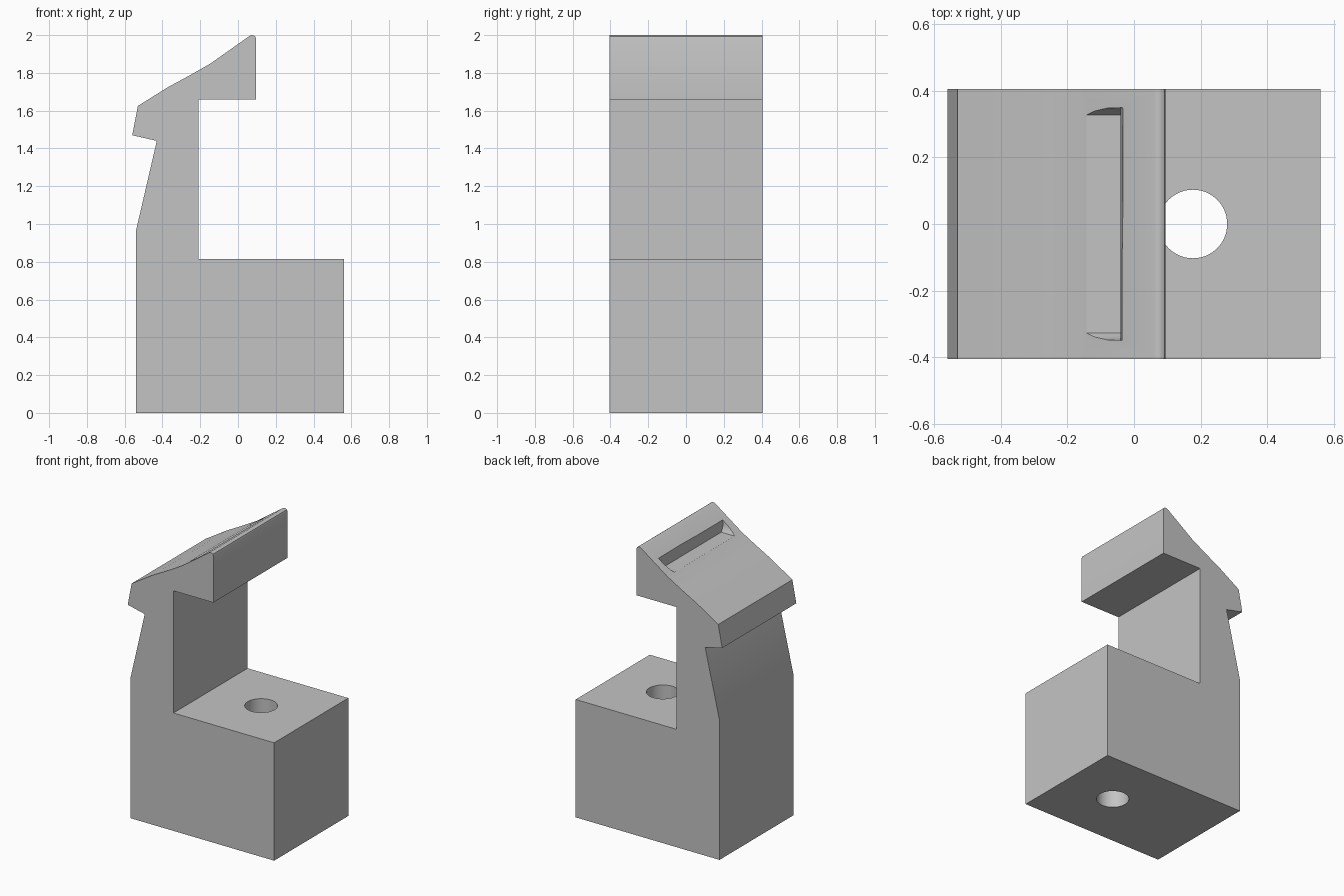
import bpy, bmesh
from mathutils import Vector

cube = bpy.data.objects.get("Cube")
if cube:
    bpy.data.objects.remove(cube, do_unlink=True)

grey = bpy.data.materials.new("plain grey")
grey.use_nodes = True
grey.diffuse_color = (0.55, 0.55, 0.55, 1)
grey.node_tree.nodes["Principled BSDF"].inputs["Base Color"].default_value = grey.diffuse_color


def prism(name, points, direction):
    """Extrude a closed outline along a direction."""
    bm = bmesh.new()
    face = bm.faces.new([bm.verts.new(p) for p in points])
    result = bmesh.ops.extrude_face_region(bm, geom=[face])
    moved = [v for v in result["geom"] if isinstance(v, bmesh.types.BMVert)]
    bmesh.ops.translate(bm, verts=moved, vec=Vector(direction))
    bmesh.ops.recalc_face_normals(bm, faces=bm.faces)
    mesh = bpy.data.meshes.new(name)
    bm.to_mesh(mesh)
    bm.free()
    mesh.materials.append(grey)
    obj = bpy.data.objects.new(name, mesh)
    bpy.context.collection.objects.link(obj)
    return obj


def cut(body, cutter):
    """Subtract a cutter and discard it."""
    mod = body.modifiers.new("cut", "BOOLEAN")
    mod.operation = "DIFFERENCE"
    mod.solver = "EXACT"
    mod.object = cutter
    bpy.ops.object.select_all(action="DESELECT")
    body.select_set(True)
    bpy.context.view_layer.objects.active = body
    bpy.ops.object.modifier_apply(modifier=mod.name)
    bpy.data.objects.remove(cutter, do_unlink=True)


# Clip body: foot block, spine, rear catch and sloped, overhanging head
half_depth = 0.405
outline = [(-0.54, 0), (0.56, 0), (0.56, 0.815), (-0.21, 0.815),
           (-0.21, 1.66), (0.095, 1.66), (0.095, 1.982), (0.091, 1.993),
           (0.082, 1.999), (0.072, 2.0), (0.06, 1.995), (-0.145, 1.85),
           (-0.25, 1.79), (-0.37, 1.725), (-0.53, 1.625), (-0.56, 1.47),
           (-0.43, 1.44), (-0.54, 0.965)]
body = prism("clip_body", [(x, -half_depth, z) for x, z in outline],
             (0, 2 * half_depth, 0))

# Vertical screw hole through the foot, stopping below the head
bpy.ops.mesh.primitive_cylinder_add(vertices=64, radius=0.103, depth=1.2,
                                    location=(0.177, 0, 0.5))
hole = bpy.context.object
hole.data.materials.append(grey)
cut(body, hole)

# Finger groove in the slope, with flared ends
end = [(0.328, 1.852), (0.34, 1.87), (0.348, 1.895), (0.352, 1.98)]
groove_outline = end + [(-y, z) for y, z in reversed(end)]
groove = prism("groove_cutter", [(-0.17, y, z) for y, z in groove_outline],
               (0.13, 0, 0))
for v in groove.data.vertices:
    if v.co.x > -0.1 and v.co.z > 1.96:
        v.co.x += 0.012
cut(body, groove)

bpy.ops.object.shade_smooth_by_angle(angle=0.5)
